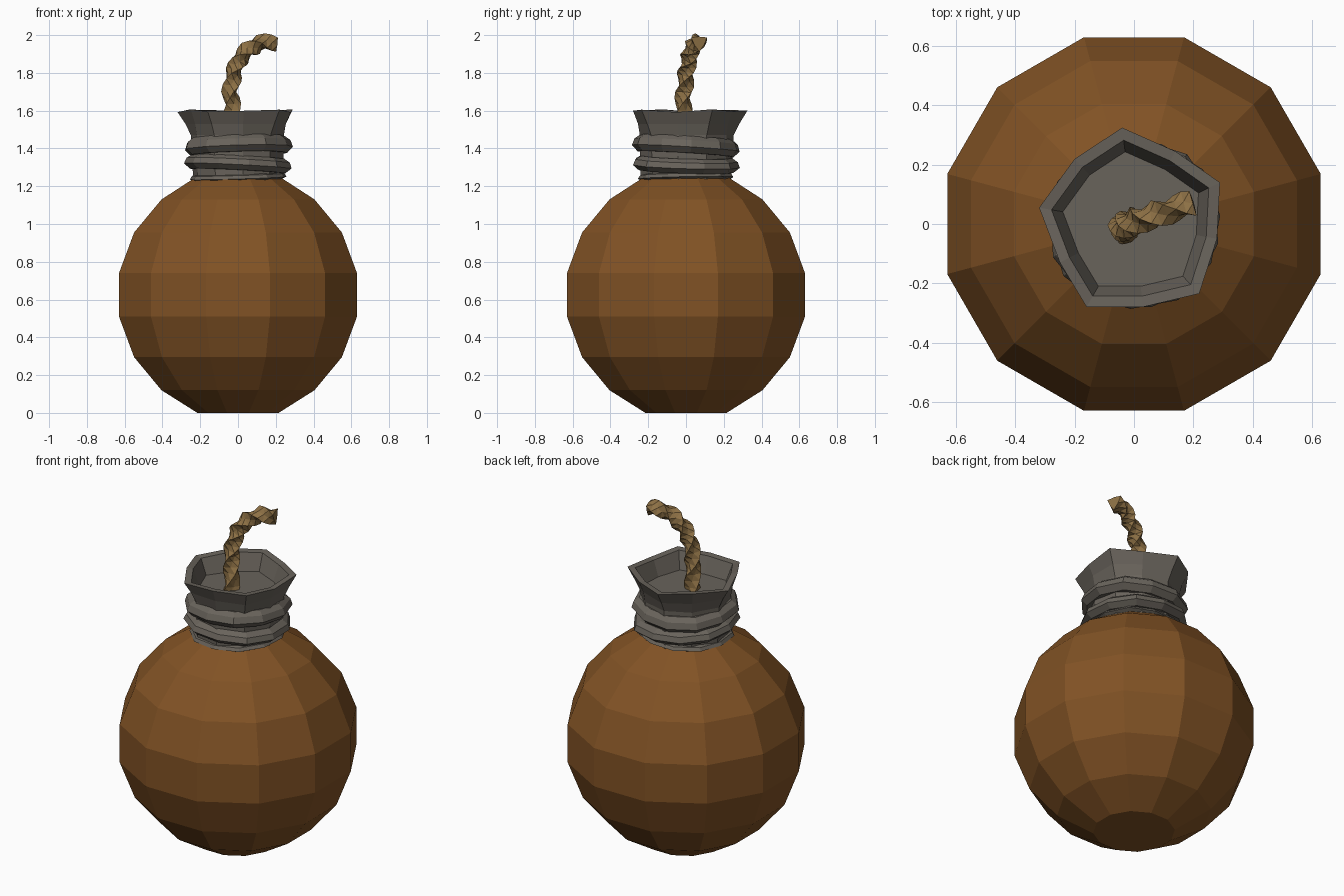
import bpy, bmesh, math
from mathutils import Vector, Matrix

cube = bpy.data.objects.get("Cube")
if cube:
    bpy.data.objects.remove(cube, do_unlink=True)


def material(name, rgb):
    m = bpy.data.materials.new(name)
    m.use_nodes = True
    m.diffuse_color = (*rgb, 1)
    m.node_tree.nodes["Principled BSDF"].inputs["Base Color"].default_value = (*rgb, 1)
    return m


brown = material("brown clay", (0.22, 0.085, 0.018))
grey = material("grey cloth", (0.14, 0.125, 0.105))
tan = material("tan rope", (0.27, 0.165, 0.06))


def skin(name, loops, mat, closed=False, triangles=False):
    """Bridge equal loops of points; cap the ends unless the sweep is closed."""
    bm = bmesh.new()
    rings = [[bm.verts.new(p) for p in loop] for loop in loops]
    n = len(rings[0])
    pairs = list(zip(rings, rings[1:]))
    if closed:
        pairs.append((rings[-1], rings[0]))
    else:
        bm.faces.new(rings[0][::-1])
        bm.faces.new(rings[-1])
    for a, b in pairs:
        for i in range(n):
            j = (i + 1) % n
            bm.faces.new((a[i], a[j], b[j], b[i]))
    if triangles:
        bmesh.ops.triangulate(bm, faces=bm.faces[:])
    bmesh.ops.recalc_face_normals(bm, faces=bm.faces[:])
    mesh = bpy.data.meshes.new(name)
    bm.to_mesh(mesh)
    bm.free()
    mesh.materials.append(mat)
    ob = bpy.data.objects.new(name, mesh)
    bpy.context.collection.objects.link(ob)
    return ob


def circle(r, z, n, start=0.0):
    return [(r * math.cos(start + math.tau * i / n),
             r * math.sin(start + math.tau * i / n), z) for i in range(n)]


# Round twelve-sided pot, given as distance to the flats and height
profile = [(0.215, 0), (0.405, 0.12), (0.55, 0.295), (0.63, 0.51),
           (0.63, 0.74), (0.55, 0.955), (0.405, 1.13), (0.22, 1.25)]
skin("pot_body", [circle(r / math.cos(math.pi / 12), z, 12, math.pi / 12)
                  for r, z in profile], brown)

# Cloth neck: round at the bottom, flaring to an uneven rim with a hollow
rim = [Vector(p) for p in [
    (-0.04, 0.325), (-0.2, 0.22), (-0.32, 0.055), (-0.25, -0.13), (-0.16, -0.28),
    (0.03, -0.28), (0.22, -0.235), (0.28, -0.05), (0.29, 0.14), (0.14, 0.245)]]


def neck_loop(z, scale, roundness=0.0):
    loop = []
    for i, p in enumerate(rim):
        q = p.lerp(p.normalized() * 0.3, roundness) * scale
        wave = 0.008 * math.sin(i * 2.5) if z > 1.55 else 0
        loop.append((q.x, q.y, z + wave))
    return loop


skin("cloth_neck", [neck_loop(1.23, 0.8, 1), neck_loop(1.36, 0.82, 0.9),
                    neck_loop(1.47, 0.83, 0.8), neck_loop(1.53, 0.89, 0.3),
                    neck_loop(1.6, 1), neck_loop(1.597, 0.87),
                    neck_loop(1.5, 0.75)], grey)


# Tilted cord bands wound around the neck
def band(name, z, major, half, tilt_x, tilt_y, start):
    loops = []
    turn = Matrix.Rotation(tilt_x, 4, 'X') @ Matrix.Rotation(tilt_y, 4, 'Y')
    for i in range(11):
        a = start + math.tau * i / 11
        section = [(-0.04, -half), (0.01, -half), (0.042, -half * 0.3),
                   (0.03, half * 0.5), (0, half), (-0.04, half)]
        wobble = 0.006 * math.sin(i * 2.2)
        loops.append([turn @ Vector(((major + r + wobble) * math.cos(a),
                                     (major + r + wobble) * math.sin(a), h))
                      + Vector((0, 0, z)) for r, h in section])
    skin(name, loops, grey, closed=True)


band("upper_cord_band", 1.415, 0.25, 0.045, -0.06, -0.03, 0.1)
band("middle_cord_band", 1.318, 0.25, 0.038, -0.03, 0.05, 0.35)
band("lower_cord_band", 1.25, 0.22, 0.022, 0.02, -0.03, 0.2)

# Twisted three-strand fuse swept along a bending path
path = [Vector(p) for p in [
    (-0.035, -0.02, 1.48), (-0.03, -0.015, 1.6), (-0.04, -0.01, 1.7),
    (-0.025, 0, 1.79), (0, 0.01, 1.86), (0.05, 0.025, 1.92),
    (0.115, 0.045, 1.958), (0.2, 0.07, 1.962)]]
steps = 3
centres = []
for k in range(len(path) - 1):
    for s in range(steps):
        centres.append(path[k].lerp(path[k + 1], s / steps))
centres.append(path[-1])

loops = []
for k, c in enumerate(centres):
    ahead = centres[min(k + 1, len(centres) - 1)]
    behind = centres[max(k - 1, 0)]
    t = (ahead - behind).normalized()
    u = Vector((0, 1, 0)).cross(t).normalized()
    v = t.cross(u)
    loop = []
    for i in range(6):
        r = 0.05 if i % 2 == 0 else 0.03
        a = math.tau * i / 6 + k * 0.5
        loop.append(c + (u * math.cos(a) + v * math.sin(a)) * r)
    loops.append(loop)
skin("rope_fuse", loops, tan, triangles=True)
